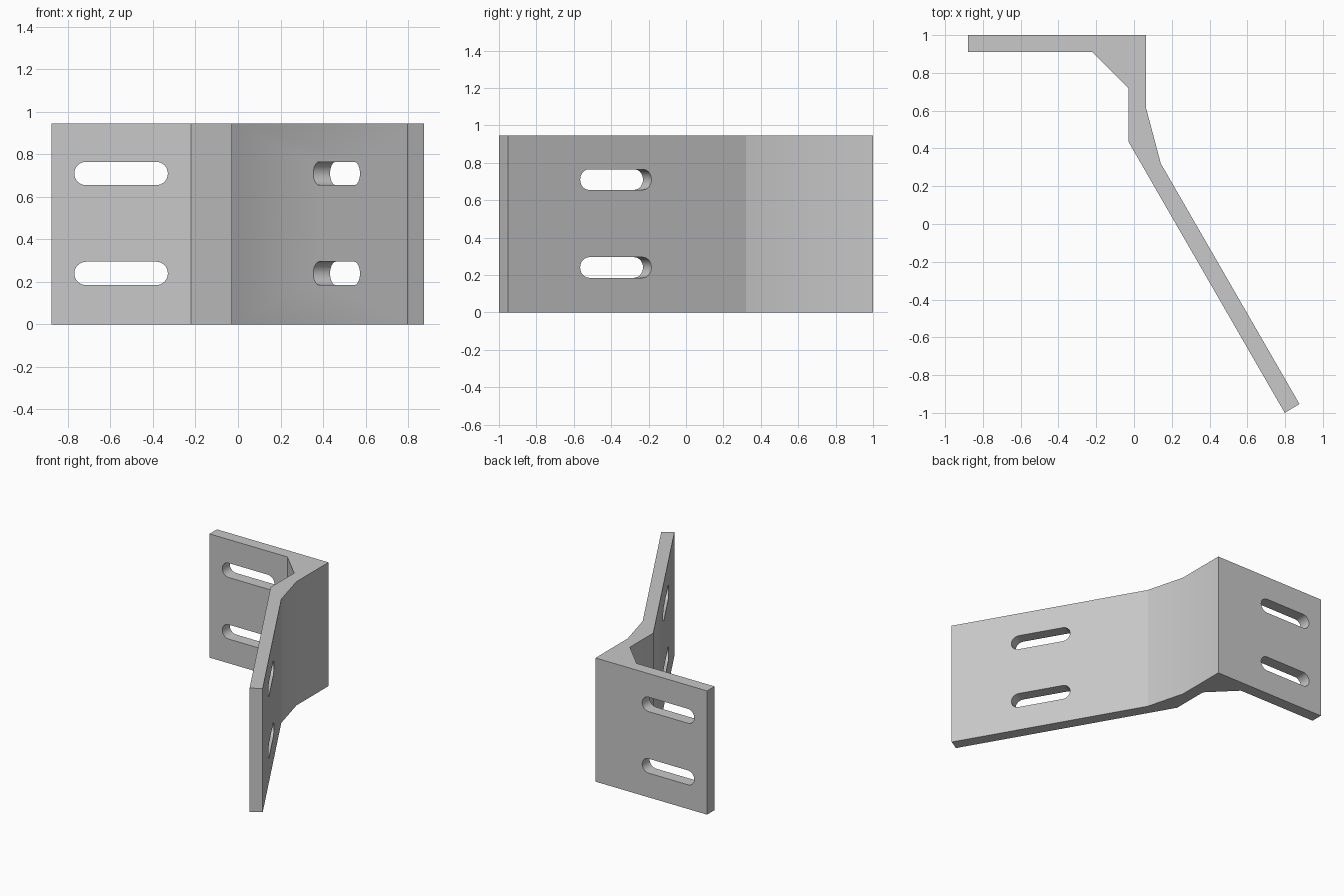
import bpy
import bmesh
import math
from mathutils import Matrix, Vector

cube = bpy.data.objects.get("Cube")
if cube:
    bpy.data.objects.remove(cube, do_unlink=True)

HEIGHT = 0.945
SLOT_HEIGHTS = (0.24, 0.71)
SLOT_RADIUS = 0.055
SLOT_HALF_SPAN = 0.165
WING_ANGLE = math.radians(-60)

steel = bpy.data.materials.new("grey_steel")
steel.use_nodes = True
grey = (0.58, 0.58, 0.58, 1)
steel.diffuse_color = grey
steel.node_tree.nodes["Principled BSDF"].inputs["Base Color"].default_value = grey


def prism(name, outline, depth):
    """Extrude an outline drawn in the xy plane upwards by depth."""
    bm = bmesh.new()
    face = bm.faces.new([bm.verts.new((x, y, 0)) for x, y in outline])
    top = bmesh.ops.extrude_face_region(bm, geom=[face])["geom"]
    bmesh.ops.translate(bm, vec=(0, 0, depth),
                        verts=[v for v in top if isinstance(v, bmesh.types.BMVert)])
    bmesh.ops.recalc_face_normals(bm, faces=bm.faces)
    mesh = bpy.data.meshes.new(name)
    bm.to_mesh(mesh)
    bm.free()
    mesh.materials.append(steel)
    obj = bpy.data.objects.new(name, mesh)
    bpy.context.collection.objects.link(obj)
    return obj


def slot_cutter(center, angle):
    """Rounded slot lying along the plate and passing through it."""
    outline = []
    for side in (1, -1):
        for i in range(17):
            a = math.pi * (i / 16 - 0.5)
            outline.append((side * (SLOT_HALF_SPAN + SLOT_RADIUS * math.cos(a)),
                            side * SLOT_RADIUS * math.sin(a)))
    cutter = prism("slot_cutter", outline, 0.4)
    cutter.data.transform(Matrix.Translation(center) @ Matrix.Rotation(angle, 4, "Z")
                          @ Matrix.Rotation(math.pi / 2, 4, "X")
                          @ Matrix.Translation((0, 0, -0.2)))
    cutter.hide_render = True
    return cutter


# Bent plate with a gusseted corner and a slanted wing
bracket = prism("angled_bracket", [
    (-0.878, 1), (-0.878, 0.91), (-0.22, 0.91), (-0.03, 0.72), (-0.03, 0.437),
    (0.798, -1), (0.876, -0.953), (0.142, 0.32), (0.064, 0.613), (0.064, 1)], HEIGHT)

# Two adjustment slots in each plate
bpy.context.view_layer.objects.active = bracket
bracket.select_set(True)
for z in SLOT_HEIGHTS:
    for center, angle in (((-0.55, 0.955, z), 0), ((0.505, -0.397, z), WING_ANGLE)):
        cutter = slot_cutter(center, angle)
        mod = bracket.modifiers.new("slot", "BOOLEAN")
        mod.operation = "DIFFERENCE"
        mod.solver = "EXACT"
        mod.object = cutter
        bpy.ops.object.modifier_apply(modifier=mod.name)
        bpy.data.objects.remove(cutter, do_unlink=True)

# Smooth bend and slot walls, flat wing
bpy.ops.object.shade_smooth_by_angle(angle=math.radians(30))
wing_normal = Vector((-math.sin(WING_ANGLE), math.cos(WING_ANGLE), 0))
for poly in bracket.data.polygons:
    if poly.normal.dot(wing_normal) > 0.999 and poly.area > 0.01:
        poly.use_smooth = False
